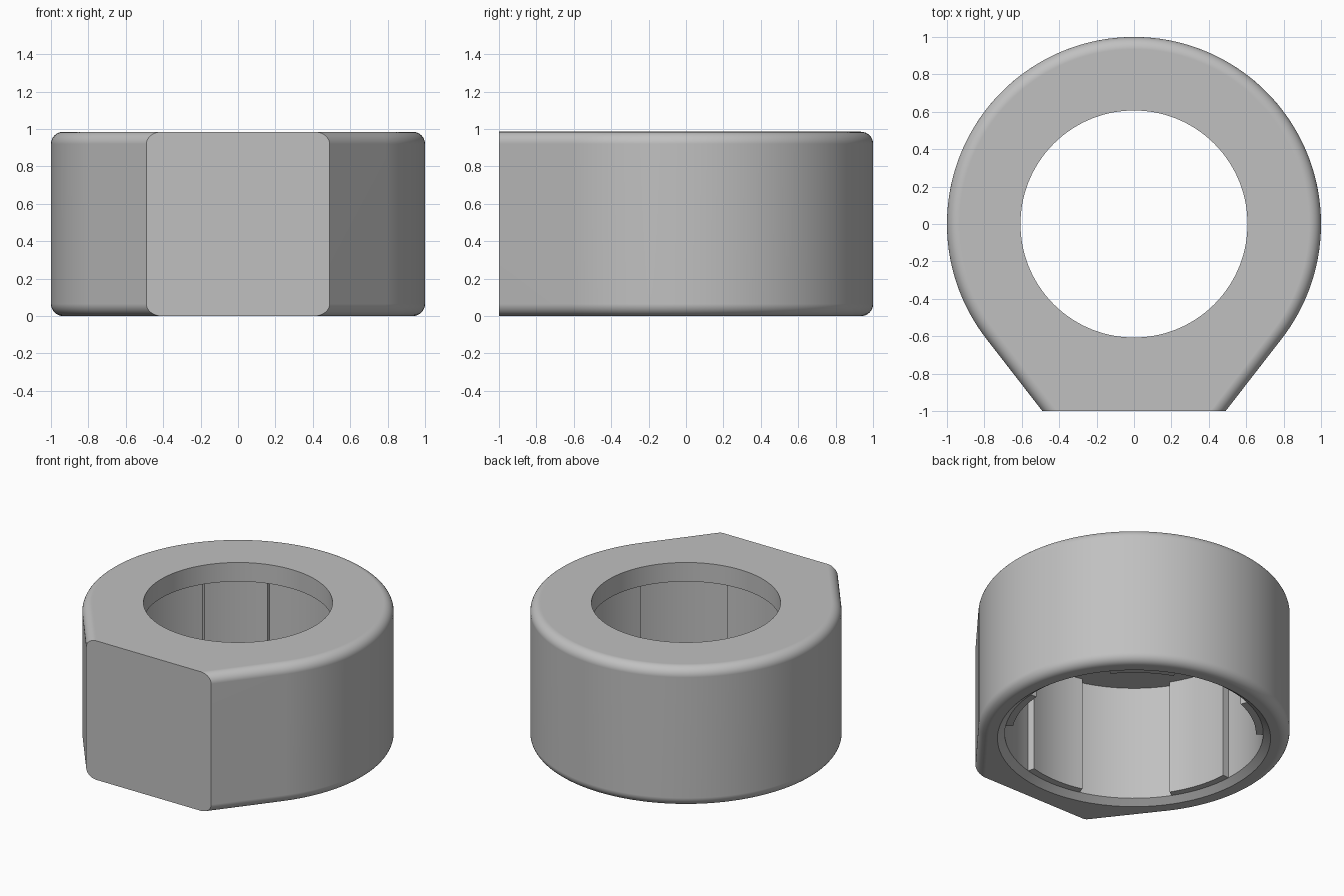
import bpy, bmesh, math

cube = bpy.data.objects.get("Cube")
if cube:
    bpy.data.objects.remove(cube, do_unlink=True)

HEIGHT = 0.985
FILLET = 0.065
TANGENT = math.radians(37.8)   # where the straight flanks leave the circle

grey = bpy.data.materials.new("plain_grey")
grey.use_nodes = True
grey.diffuse_color = (0.53, 0.53, 0.53, 1)
grey.node_tree.nodes["Principled BSDF"].inputs["Base Color"].default_value = (0.53, 0.53, 0.53, 1)


def stack(name, rings):
    """Skin a stack of equal-length rings into a closed solid."""
    bm = bmesh.new()
    loops = [[bm.verts.new(p) for p in ring] for ring in rings]
    n = len(loops[0])
    for low, high in zip(loops, loops[1:]):
        for i in range(n):
            j = (i + 1) % n
            bm.faces.new((low[i], low[j], high[j], high[i]))
    bm.faces.new(loops[0][::-1])
    bm.faces.new(loops[-1])
    bmesh.ops.remove_doubles(bm, verts=bm.verts, dist=0.00005)
    bmesh.ops.recalc_face_normals(bm, faces=bm.faces)
    mesh = bpy.data.meshes.new(name)
    bm.to_mesh(mesh)
    bm.free()
    mesh.materials.append(grey)
    obj = bpy.data.objects.new(name, mesh)
    bpy.context.collection.objects.link(obj)
    return obj


def outline(inset, z, steps=128):
    """Round outline with tangent flanks running down to the front flat."""
    r = 1 - inset
    corner = (r - math.sin(TANGENT)) / math.cos(TANGENT)
    sweep = math.pi + 2 * TANGENT
    arc = [-TANGENT + sweep * i / steps for i in range(steps + 1)]
    return ([(corner, -1, z)]
            + [(r * math.cos(a), r * math.sin(a), z) for a in arc]
            + [(-corner, -1, z)])


# Outer body: fillets along the round outline, a sharp front flat
turns = [math.radians(90 * i / 8) for i in range(9)]
fillet = [(FILLET * (1 - math.cos(t)), FILLET * (1 - math.sin(t))) for t in turns]
rings = [outline(d, z) for d, z in reversed(fillet)]
rings += [outline(d, HEIGHT - z) for d, z in fillet]
body = stack("ring_body", rings)

# Bore angles: five ribs, each followed by a wider groove
bore = []
for k in range(5):
    start = 126 + 72 * k - 15
    bore += [(start + 30 * i / 10, True) for i in range(11)]
    bore += [(start + 30 + 42 * i / 14, False) for i in range(15)]


def bore_ring(z, groove, rib):
    return [((rib if is_rib else groove) * math.cos(math.radians(a)),
             (rib if is_rib else groove) * math.sin(math.radians(a)), z)
            for a, is_rib in bore]


# Bore cutter: chamfered mouth, ribbed chamber, narrower hole through the top
cutter = stack("bore_cutter", [
    bore_ring(-0.035, 0.924, 0.924),
    bore_ring(0.035, 0.83, 0.83),
    bore_ring(0.035, 0.83, 0.783),
    bore_ring(0.85, 0.83, 0.783),
    bore_ring(0.85, 0.607, 0.607),
    bore_ring(1.1, 0.607, 0.607),
])
cutter.hide_render = True

cut = body.modifiers.new("bore", 'BOOLEAN')
cut.object = cutter
cut.operation = 'DIFFERENCE'
cut.solver = 'EXACT'

# Bake the cut, then drop the cutter
graph = bpy.context.evaluated_depsgraph_get()
baked = bpy.data.meshes.new_from_object(body.evaluated_get(graph))
body.modifiers.clear()
body.data = baked
bpy.data.objects.remove(cutter, do_unlink=True)

# Smooth round surfaces, crisp edges, true flat faces
bpy.ops.object.select_all(action='DESELECT')
body.select_set(True)
bpy.context.view_layer.objects.active = body
bpy.ops.object.shade_smooth_by_angle(angle=math.radians(30))
weighted = body.modifiers.new("flat_normals", 'WEIGHTED_NORMAL')
weighted.keep_sharp = True
